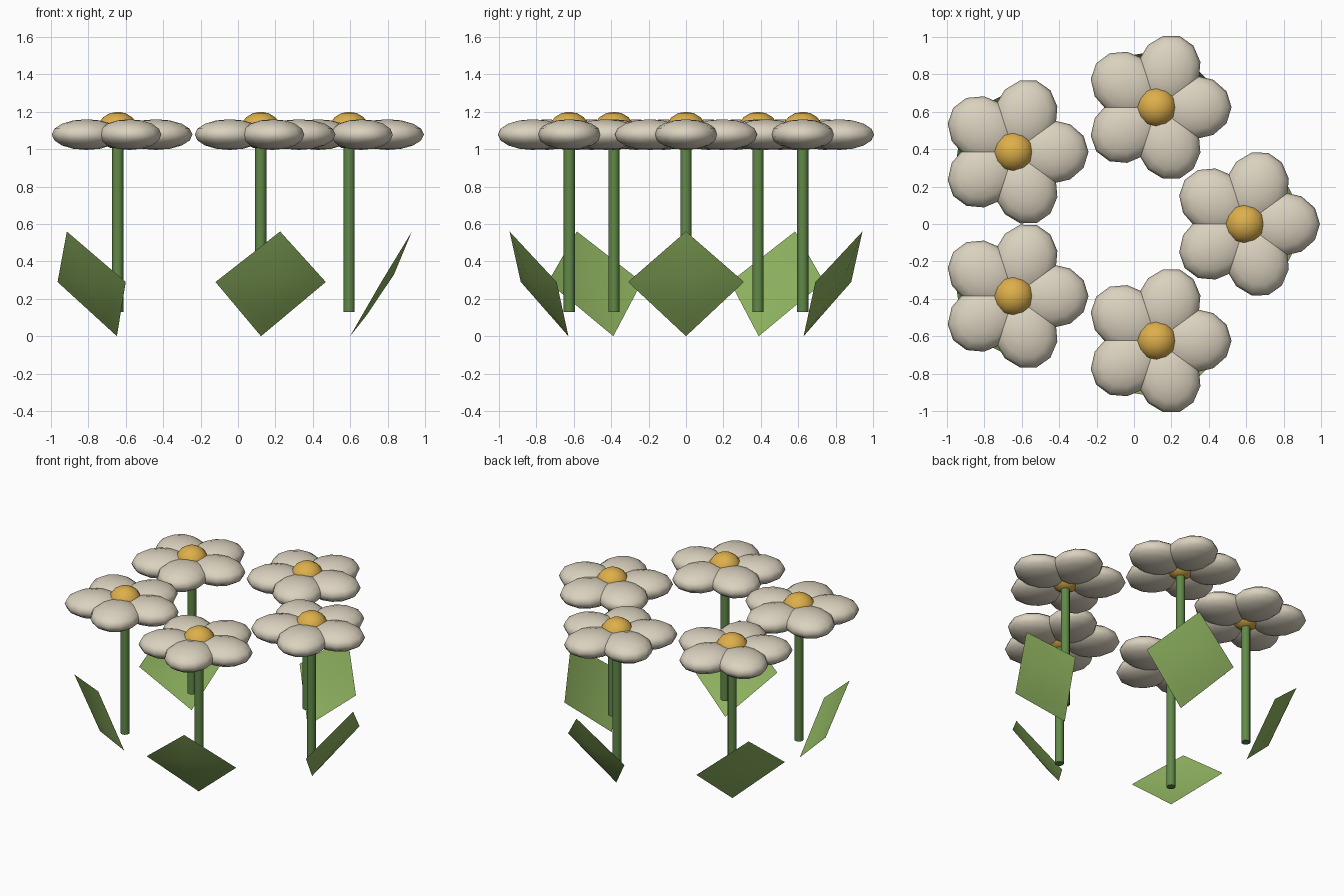
import bpy, bmesh
from math import cos, sin, atan2, radians
from mathutils import Matrix, Vector

cube = bpy.data.objects.get("Cube")
if cube:
    bpy.data.objects.remove(cube, do_unlink=True)


def material(name, rgb):
    mat = bpy.data.materials.new(name)
    mat.use_nodes = True
    mat.diffuse_color = (*rgb, 1)
    mat.node_tree.nodes["Principled BSDF"].inputs["Base Color"].default_value = (*rgb, 1)
    return mat


CREAM = material("cream", (0.71, 0.645, 0.52))
GOLD = material("gold", (0.73, 0.43, 0.07))
STEM = material("stem_green", (0.12, 0.25, 0.065))
LEAF = material("leaf_green", (0.28, 0.46, 0.12))


def finish(name, bm, mat, angle):
    mesh = bpy.data.meshes.new(name)
    bm.to_mesh(mesh)
    bm.free()
    mesh.materials.append(mat)
    obj = bpy.data.objects.new(name, mesh)
    bpy.context.collection.objects.link(obj)
    bpy.ops.object.select_all(action='DESELECT')
    obj.select_set(True)
    bpy.context.view_layer.objects.active = obj
    bpy.ops.object.shade_smooth_by_angle(angle=radians(angle))
    return obj


def add_ball(bm, matrix, size, segments=12, rings=8):
    bmesh.ops.create_uvsphere(bm, u_segments=segments, v_segments=rings, radius=1,
                              matrix=matrix @ Matrix.Diagonal((*size, 1)))


def make_petals(name, x, y):
    # five flattened balls around the flower centre
    bm = bmesh.new()
    for i in range(5):
        turn = Matrix.Translation((x, y, 1.078)) @ Matrix.Rotation(radians(72 * i), 4, 'Z')
        add_ball(bm, turn @ Matrix.Translation((0.205, 0, 0)), (0.195, 0.17, 0.082))
    finish(name, bm, CREAM, 60)


def make_centre(name, x, y):
    bm = bmesh.new()
    add_ball(bm, Matrix.Translation((x, y, 1.1)), (0.11, 0.11, 0.1))
    finish(name, bm, GOLD, 60)


def make_stem(name, x, y):
    bottom, top = 0.13, 1.06
    bm = bmesh.new()
    bmesh.ops.create_cone(bm, cap_ends=True, segments=12, radius1=0.03, radius2=0.03,
                          depth=top - bottom,
                          matrix=Matrix.Translation((x, y, (top + bottom) / 2)))
    finish(name, bm, STEM, 40)


def make_leaf(name, x, y, angle):
    # a cupped diamond that leans away from the middle
    bm = bmesh.new()
    place = Matrix.Translation((x, y, 0)) @ Matrix.Rotation(angle, 4, 'Z')

    def point(out, side, up):
        return bm.verts.new(place @ Vector((out, side, up)))

    base, tip = point(0.005, 0, 0), point(0.336, 0, 0.56)
    fold, belly = point(0.09, 0, 0.107), point(0.24, 0, 0.33)
    for s in (-1, 1):
        corner = point(0.172, 0.31 * s, 0.29)
        for a, b in ((base, fold), (fold, belly), (belly, tip)):
            bm.faces.new((a, corner, b) if s > 0 else (b, corner, a))
    bmesh.ops.recalc_face_normals(bm, faces=bm.faces[:])
    finish(name, bm, LEAF, 50)


# five flowers set in a ring
for i in range(5):
    a = radians(72 * i)
    x, y = -0.09 + 0.684 * cos(a), 0.656 * sin(a)
    make_stem(f"stem_{i + 1}", x, y)
    make_petals(f"petals_{i + 1}", x, y)
    make_centre(f"flower_centre_{i + 1}", x, y)
    make_leaf(f"leaf_{i + 1}", x, y, a)
